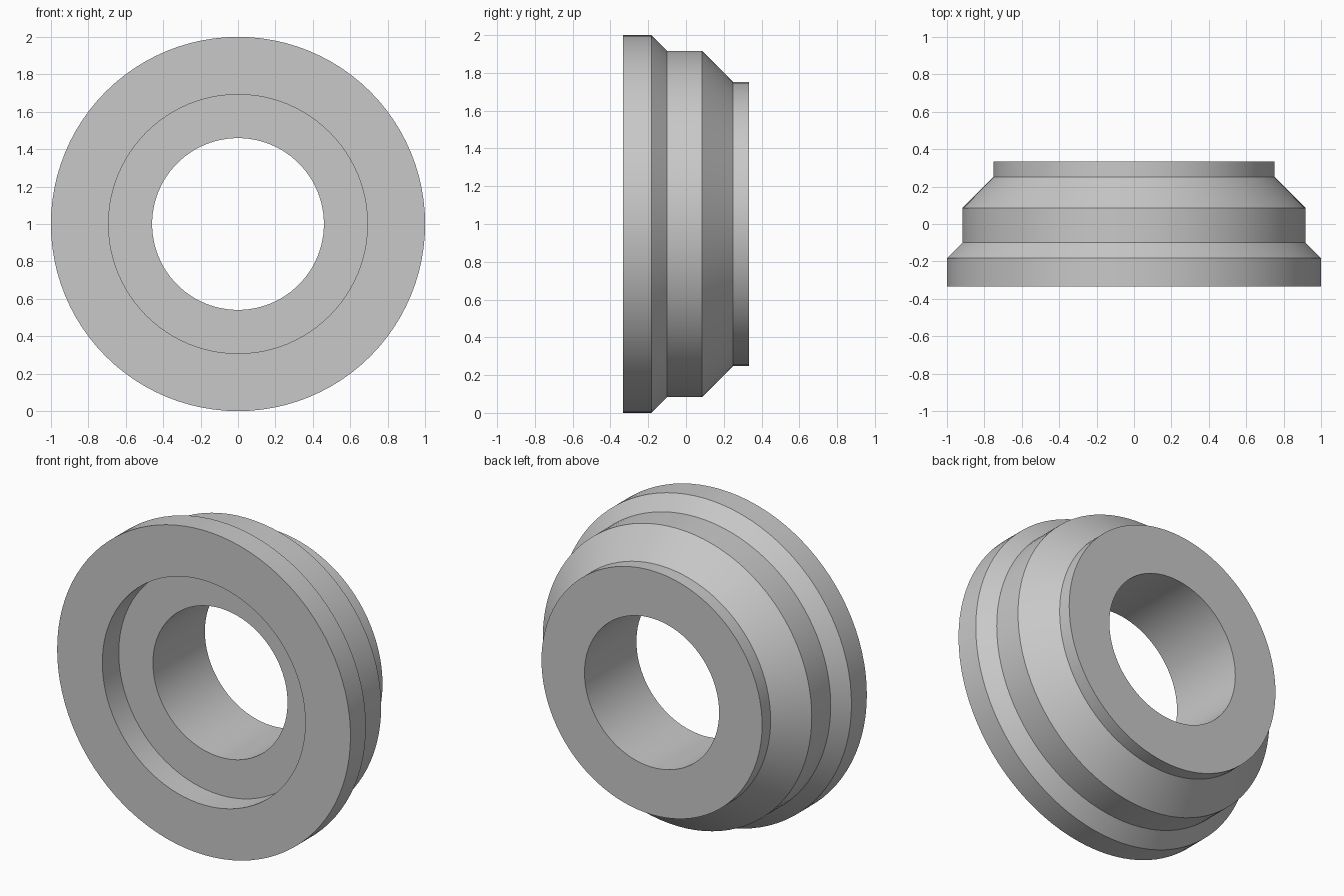
import bpy
import bmesh
import math
from mathutils import Matrix, Vector

SEGMENTS = 96

cube = bpy.data.objects.get("Cube")
if cube:
    bpy.data.objects.remove(cube, do_unlink=True)

# Single plain grey
grey = bpy.data.materials.new("light_grey")
grey.use_nodes = True
colour = (0.58, 0.58, 0.58, 1.0)
grey.diffuse_color = colour
grey.node_tree.nodes["Principled BSDF"].inputs["Base Color"].default_value = colour

# Closed cross-section as (radius, y): outer steps and chamfers, then bore and front recess
profile = [
    (1.0, -0.333), (1.0, -0.183), (0.917, -0.1), (0.917, 0.085),
    (0.752, 0.25), (0.752, 0.333), (0.459, 0.333),
    (0.459, -0.173), (0.692, -0.173), (0.692, -0.333),
]

# Sweep the cross-section around the y axis
bm = bmesh.new()
rings = []
for i in range(SEGMENTS):
    turn = Matrix.Rotation(math.tau * i / SEGMENTS, 3, 'Y')
    rings.append([bm.verts.new(turn @ Vector((r, y, 0)) + Vector((0, 0, 1)))
                  for r, y in profile])
for i, ring in enumerate(rings):
    following = rings[(i + 1) % SEGMENTS]
    for j in range(len(profile)):
        k = (j + 1) % len(profile)
        bm.faces.new((ring[j], ring[k], following[k], following[j]))
bmesh.ops.recalc_face_normals(bm, faces=bm.faces)

mesh = bpy.data.meshes.new("stepped_bushing")
bm.to_mesh(mesh)
bm.free()
mesh.materials.append(grey)
bushing = bpy.data.objects.new("stepped_bushing", mesh)
bpy.context.collection.objects.link(bushing)

# Smooth round walls with crisp step edges
bpy.ops.object.select_all(action='DESELECT')
bushing.select_set(True)
bpy.context.view_layer.objects.active = bushing
bpy.ops.object.shade_smooth_by_angle(angle=math.radians(30))
